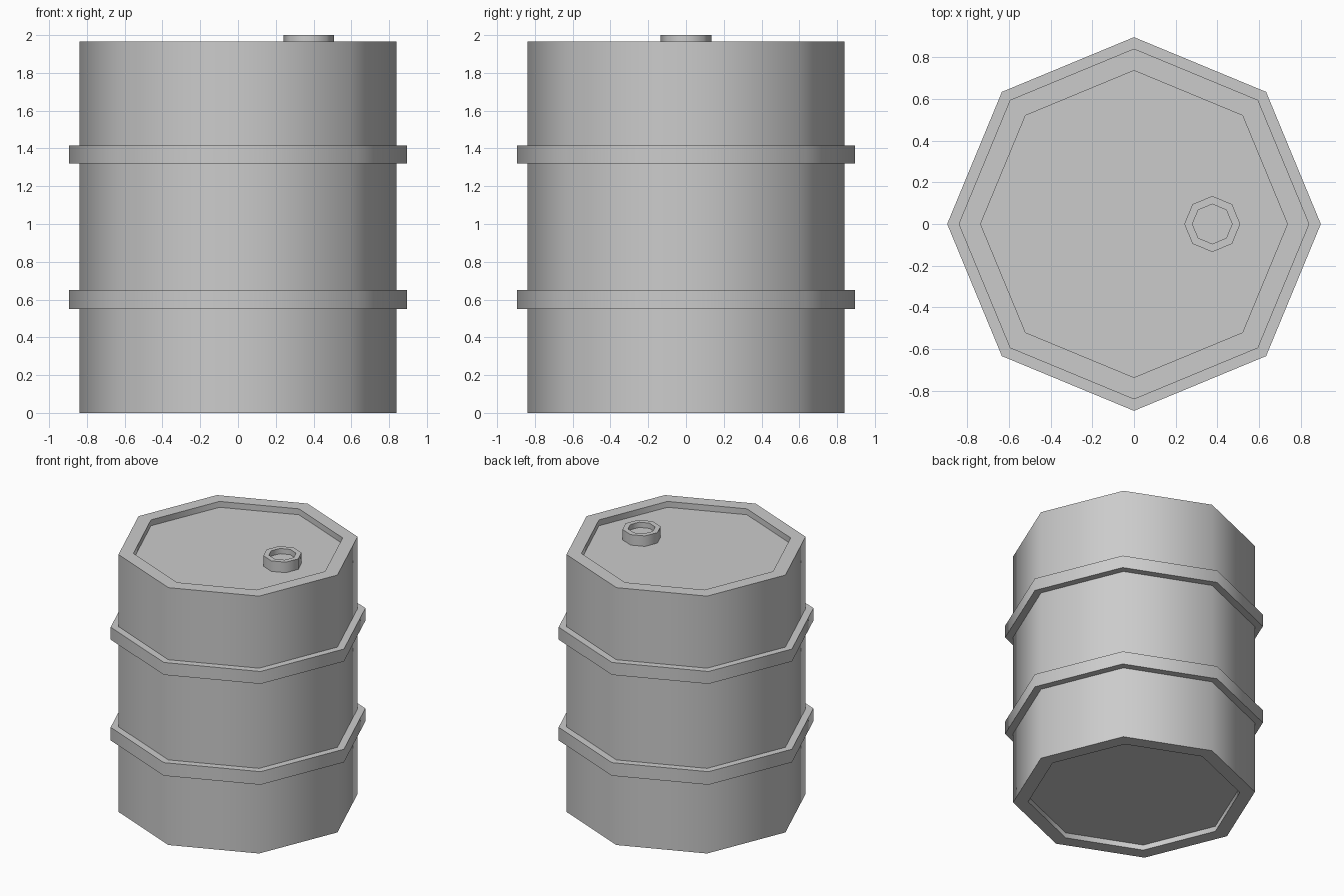
import bpy, bmesh
from math import cos, sin, pi, radians

if "Cube" in bpy.data.objects:
    bpy.data.objects.remove(bpy.data.objects["Cube"])

SIDES = 8


def lathe(name, profile, x=0.0):
    """Revolve an (r, z) profile into a capped eight-sided solid."""
    bm = bmesh.new()
    rings = [[bm.verts.new((x + r * cos(2 * pi * i / SIDES), r * sin(2 * pi * i / SIDES), z))
              for i in range(SIDES)] for r, z in profile]
    for a, b in zip(rings, rings[1:]):
        for i in range(SIDES):
            j = (i + 1) % SIDES
            bm.faces.new((a[i], a[j], b[j], b[i]))
    bm.faces.new(rings[0][::-1])
    bm.faces.new(rings[-1])
    bmesh.ops.recalc_face_normals(bm, faces=bm.faces)
    mesh = bpy.data.meshes.new(name)
    bm.to_mesh(mesh)
    bm.free()
    obj = bpy.data.objects.new(name, mesh)
    bpy.context.collection.objects.link(obj)
    # Soft side corners, crisp right-angle rims
    bpy.ops.object.select_all(action='DESELECT')
    obj.select_set(True)
    bpy.context.view_layer.objects.active = obj
    bpy.ops.object.shade_smooth_by_angle(angle=radians(60))
    return obj


R, RIB, LID = 0.84, 0.895, 0.735

# Shell: recessed base, two raised ribs, recessed lid
profile = [(LID, 0.04), (LID, 0.0), (R, 0.0)]
for low, high in ((0.55, 0.65), (1.32, 1.415)):
    profile += [(R, low), (RIB, low), (RIB, high), (R, high)]
profile += [(R, 1.965), (LID, 1.965), (LID, 1.92)]
lathe("drum_shell", profile)

# Filler neck with a shallow socket
lathe("filler_neck", [(0.134, 1.92), (0.134, 2.0), (0.095, 2.0), (0.095, 1.96)], x=0.375)
